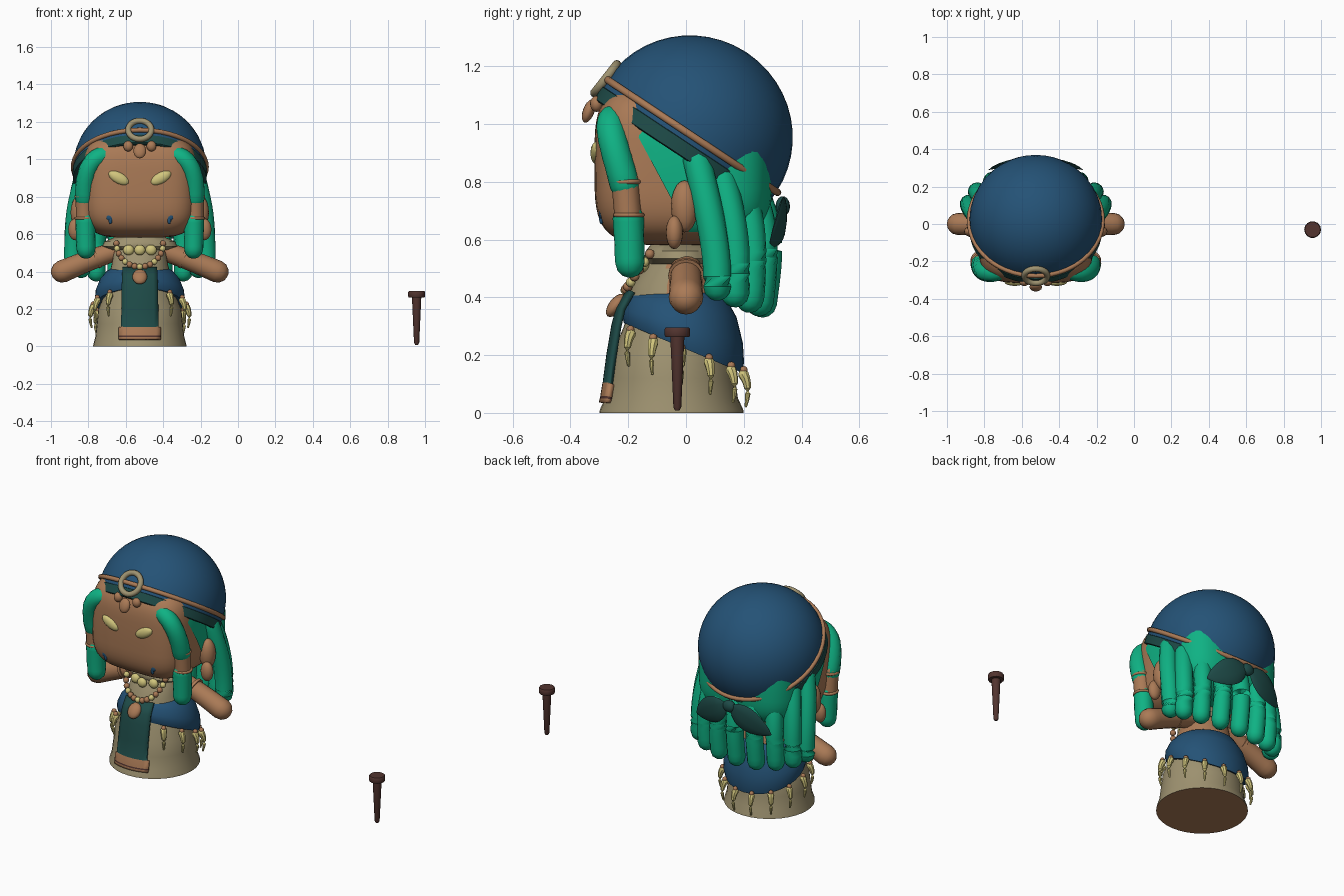
import bpy, bmesh, math
from mathutils import Vector, Matrix, Euler
from mathutils.geometry import interpolate_bezier

if "Cube" in bpy.data.objects:
    bpy.data.objects.remove(bpy.data.objects["Cube"])

CX = -0.525  # middle of the figure


def material(name, *rgb):
    m = bpy.data.materials.new(name)
    m.use_nodes = True
    col = [((c / 255 + 0.055) / 1.055) ** 2.4 for c in rgb] + [1]
    m.diffuse_color = col
    m.node_tree.nodes["Principled BSDF"].inputs["Base Color"].default_value = col
    return m


BLUE = material("blue cloth", 36, 82, 118)
TEAL = material("dark teal cloth", 30, 75, 72)
GREEN = material("green hair", 15, 178, 132)
BROWN = material("brown skin", 170, 122, 86)
BEIGE = material("beige cloth", 158, 146, 112)
IVORY = material("ivory yellow", 210, 198, 125)
DARK = material("dark wood", 82, 52, 47)


def finish(name, bm, mats, loc=(CX, 0, 0), rot=(0, 0, 0)):
    bmesh.ops.recalc_face_normals(bm, faces=bm.faces)
    me = bpy.data.meshes.new(name)
    bm.to_mesh(me)
    bm.free()
    for m in mats:
        me.materials.append(m)
    for p in me.polygons:
        p.use_smooth = True
    me.set_sharp_from_angle(angle=math.radians(40))
    ob = bpy.data.objects.new(name, me)
    ob.location, ob.rotation_euler = loc, rot
    bpy.context.collection.objects.link(ob)
    return ob


def bridge(bm, rings, row_mats=None):
    for i, (a, b) in enumerate(zip(rings, rings[1:])):
        for j in range(len(a)):
            k = (j + 1) % len(a)
            f = bm.faces.new((a[j], a[k], b[k], b[j]))
            f.material_index = row_mats[i] if row_mats else 0


def cap_ends(bm, rings):
    return bm.faces.new(rings[0]), bm.faces.new(rings[-1])


def loft(name, rows, mats, n=36, row_mats=None, bottom=0, **place):
    """rows: centre y, z, x radius, y radius, slope of the ring along y"""
    bm = bmesh.new()
    rings = []
    for cy, cz, rx, ry, slope in rows:
        ang = [math.tau * j / n for j in range(n)]
        rings.append([bm.verts.new((rx * math.cos(a), cy + ry * math.sin(a),
                                    cz + slope * ry * math.sin(a))) for a in ang])
    bridge(bm, rings, row_mats)
    low, high = cap_ends(bm, rings)
    low.material_index = bottom
    high.material_index = row_mats[-1] if row_mats else 0
    return finish(name, bm, mats, **place)


def tube(name, pts, r0, r1, mat, n=12, steps=12, caps=True):
    """Tapered tube along a four point curve, with round ends"""
    path = interpolate_bezier(*[Vector(p) for p in pts], steps)
    tans = [(path[min(i + 1, steps - 1)] - path[max(i - 1, 0)]).normalized() for i in range(steps)]
    rows = [(p, t, r0 + (r1 - r0) * i / (steps - 1)) for i, (p, t) in enumerate(zip(path, tans))]
    if caps:
        arc = [math.radians(a) for a in (30, 58, 80)]
        start = [(path[0] - tans[0] * r0 * math.sin(a), tans[0], r0 * math.cos(a)) for a in arc]
        end = [(path[-1] + tans[-1] * r1 * math.sin(a), tans[-1], r1 * math.cos(a)) for a in arc]
        rows = start[::-1] + rows + end
    bm = bmesh.new()
    rings = []
    for p, t, r in rows:
        q = t.to_track_quat('Z', 'Y')
        rings.append([bm.verts.new(p + q @ Vector((r * math.cos(math.tau * j / n),
                                                   r * math.sin(math.tau * j / n), 0)))
                      for j in range(n)])
    bridge(bm, rings)
    cap_ends(bm, rings)
    return finish(name, bm, [mat])


def ball(name, loc, size, mat, rot=(0, 0, 0), power=1, seg=16, cut=None):
    """Ellipsoid, boxier with a lower power, cut = plane point and normal to keep"""
    bm = bmesh.new()
    bmesh.ops.create_uvsphere(bm, u_segments=seg, v_segments=seg * 2 // 3, radius=1)
    for v in bm.verts:
        v.co = [math.copysign(abs(c) ** power, c) * s for c, s in zip(v.co, size)]
    if cut:
        bmesh.ops.bisect_plane(bm, geom=bm.verts[:] + bm.edges[:] + bm.faces[:],
                               plane_co=Vector(cut[0]) - Vector(loc), plane_no=cut[1],
                               clear_inner=True)
    return finish(name, bm, [mat], Vector(loc) + Vector((CX, 0, 0)), rot)


def torus(name, loc, rot, big, small, mat, n=48):
    bm = bmesh.new()
    rings = []
    for i in range(n):
        turn = Matrix.Rotation(math.tau * i / n, 3, 'Z')
        rings.append([bm.verts.new(turn @ Vector((big + small * math.cos(math.tau * j / 10), 0,
                                                  small * math.sin(math.tau * j / 10))))
                      for j in range(10)])
    bridge(bm, rings + [rings[0]])
    return finish(name, bm, [mat], Vector(loc) + Vector((CX, 0, 0)), rot)


# Skirt, overskirt and torso
loft("skirt", [(-.05, 0, .25, .25, 0), (-.05, .012, .248, .248, 0), (-.05, .05, .238, .23, 0),
               (-.05, .12, .23, .22, 0), (-.05, .2, .222, .207, 0), (-.05, .3, .18, .165, 0),
               (-.05, .4, .15, .14, 0)], [BEIGE, BROWN], bottom=1)
loft("overskirt", [(-.01, .23, .2, .18, -.42), (-.01, .225, .232, .205, -.42),
                   (-.01, .255, .24, .211, -.38), (-.01, .3, .236, .207, -.28),
                   (-.015, .36, .212, .19, -.15), (-.03, .405, .175, .165, 0),
                   (-.04, .43, .12, .12, 0)], [BLUE])
torso = loft("torso", [(-.04, .38, .165, .16, 0), (-.04, .44, .15, .15, 0),
                       (-.03, .5, .14, .12, 0), (-.02, .56, .12, .095, 0),
                       (-.02, .64, .09, .08, 0)], [BROWN, BEIGE])
for p in torso.data.polygons:
    p.material_index = int(p.center.y < -.06)
loft("shawl", [(-.02, .515, .15, .115, 0), (-.02, .535, .2, .125, 0), (-.02, .56, .19, .12, 0),
               (-.02, .585, .13, .1, 0)], [BEIGE])

# Front panel with a trimmed hem
bm = bmesh.new()
rows = []
for z, y, w in [(.035, -.293, .11), (.048, -.29, .11), (.056, -.288, .11), (.1, -.281, .11),
                (.102, -.28, .097), (.2, -.267, .096), (.3, -.25, .095), (.36, -.235, .093),
                (.42, -.2, .09)]:
    rows.append([bm.verts.new((w * t / 4, y + 2 * (w * t / 4) ** 2, z)) for t in range(-4, 5)])
for i, (a, b) in enumerate(zip(rows, rows[1:])):
    for j in range(8):
        f = bm.faces.new((a[j], a[j + 1], b[j + 1], b[j]))
        f.material_index = 2 if i == 1 else 1 if i < 4 else 0
panel = finish("front_panel", bm, [TEAL, BROWN, DARK])
solid = panel.modifiers.new("thickness", 'SOLIDIFY')
solid.thickness, solid.offset = .018, 0

# Fangs hanging round the skirt
for i in range(12):
    a = math.radians(40 + 280 * i / 11)
    out = Vector((math.sin(a), -math.cos(a), 0))
    p = Vector((.25 * out.x, -.02 + .225 * out.y, 0))
    p.z = .22 - .36 * p.y
    drop = Vector((0, 0, -.04))
    ball("fang_bead", p, (.014, .014, .014), BROWN, seg=10)
    tube("fang", [p + drop * .4, p + drop + out * .015, p + drop * 2 + out * .02,
                  p + drop * 3.1 + out * .008], .019, .005, IVORY, n=8, steps=7)

# Arms, ears, front locks, eyes and cheek marks, one for each side
for s in (-1, 1):
    tube("arm", [(s * .1, 0, .515), (s * .2, 0, .49), (s * .32, 0, .44), (s * .415, 0, .4)],
         .05, .06, BROWN, n=16)
    tube("sleeve_cuff", [(s * .225, 0, .48), (s * .23, 0, .478), (s * .235, 0, .476),
                         (s * .24, 0, .474)], .061, .062, BROWN, n=16, steps=4, caps=False)
    ball("ear", (s * .325, -.005, .715), (.045, .047, .09), BROWN)
    ball("ear_lobe", (s * .345, -.04, .625), (.038, .03, .058), BROWN)
    tube("front_lock_top", [(s * .16, -.235, 1.02), (s * .26, -.285, 1.03),
                            (s * .3, -.25, .93), (s * .295, -.212, .79)], .05, .052, GREEN)
    tube("front_lock_wrap", [(s * .295, -.212, .81), (s * .295, -.208, .77),
                             (s * .295, -.205, .73), (s * .295, -.2, .67)], .048, .047, BROWN)
    tube("front_lock_end", [(s * .29, -.2, .675), (s * .29, -.198, .63), (s * .29, -.196, .58),
                            (s * .288, -.194, .52)], .054, .052, GREEN)
    for z in (.8, .685):
        torus("lock_tie", (s * .295, -.21 + (.8 - z) * .1, z), (0, 0, 0), .047, .008, BROWN, 20)
    ball("eye", (s * .112, -.311, .9), (.061, .02, .03), IVORY, rot=(0, -s * .5, 0))
    ball("cheek_mark", (s * .16, -.294, .692), (.02, .008, .02), BLUE)
    ball("cheek_mark_tip", (s * .157, -.293, .675), (.01, .008, .022), BLUE)

# Head and hair
ball("head", (0, -.02, .86), (.31, .297, .28), BROWN, power=.5, seg=48)
ball("hair_cap", (0, 0, .85), (.318, .3, .27), GREEN, power=.55, seg=48,
     cut=((0, -.05, .74), (0, .88, .47)))

# Hat, tilted back, with a teal band and a cord
TILT = Euler((math.radians(-33.5), 0, 0))
HAT = Vector((0, .02, .96))
band = [(0, -.07, .31, .31, 0), (0, -.082, .345, .345, 0), (0, -.078, .357, .354, 0),
        (0, -.03, .36, .357, 0), (0, -.028, .355, .352, 0)]
dome = [(0, .345 * math.sin(a), .355 * math.cos(a), .352 * math.cos(a), 0)
        for a in (math.radians(7.4 * i) for i in range(12))]
loft("hat", band + dome + [(0, .345, .006, .006, 0)], [BLUE, TEAL], n=40,
     row_mats=[1] * 4 + [0] * 13, bottom=1, loc=HAT + Vector((CX, 0, 0)), rot=TILT)
torus("hat_cord", HAT, TILT, .356, .013, BROWN, 56)

# Long locks hanging from under the hat
for i in range(9):
    a = math.radians(10 + 160 * i / 8)
    c, s = math.cos(a), math.sin(a)
    top = HAT + TILT.to_matrix() @ Vector((.31 * c, .3 * s, -.05))
    end = Vector((.362 * c, .075 + .19 * s, .45 - .07 * s))
    tube("back_lock", [top, top.lerp(end, .35) + Vector((.03 * c, .05 * s, 0)),
                       end + Vector((0, .02 * s, .15)), end], .05, .05, GREEN, steps=14)

# Bow at the back of the hat
ball("bow_knot", (0, .335, .715), (.04, .025, .035), TEAL)
for s in (-1, 1):
    bm = bmesh.new()
    rings = []
    for i in range(9):
        t = i / 8
        w = .015 + .062 * math.sin(math.pi * t ** .8) if i < 8 else .004
        mid = Vector((s * (.015 + .235 * t), .34 - .05 * t * t, .72 - .13 * t))
        across = Vector((s * .48, 0, .88))
        rings.append([bm.verts.new(mid + across * w * math.cos(math.tau * j / 10)
                                   + Vector((0, .2 * w * math.sin(math.tau * j / 10), 0)))
                      for j in range(10)])
    bridge(bm, rings)
    cap_ends(bm, rings)
    finish("bow_leaf", bm, [TEAL])

# Forehead ring and beads
torus("forehead_ring", (0, -.278, 1.157), (math.radians(52), 0, 0), .062, .016, BEIGE, 28)
ball("forehead_drop", (0, -.337, 1.045), (.034, .02, .042), BROWN, rot=(-.35, 0, 0))
for s in (-1, 1):
    ball("forehead_bead", (s * .062, -.31, 1.07), (.026, .022, .028), BROWN)

# Necklace
for i in range(15):
    a = math.pi * i / 14
    ball("necklace_bead", (.125 * math.cos(a), -.125 - .085 * math.sin(a),
                           .55 - .125 * math.sin(a)), (.017, .017, .017),
         IVORY if i % 3 == 1 else BROWN, seg=10)
for x in (-.06, 0, .06):
    ball("collar_bead", (x, -.17 + abs(x) * .4, .515), (.03, .02, .028), IVORY, seg=12)
ball("pendant", (0, -.243, .372), (.04, .024, .047), BROWN, rot=(-.65, 0, 0))

# Separate wooden peg
loft("peg", [(0, .008, .008, .008, 0), (0, .02, .014, .014, 0), (0, .262, .025, .025, 0),
             (0, .262, .042, .042, 0), (0, .268, .045, .045, 0), (0, .29, .045, .045, 0),
             (0, .296, .041, .041, 0)], [DARK], n=14, loc=(.955, -.03, 0))
